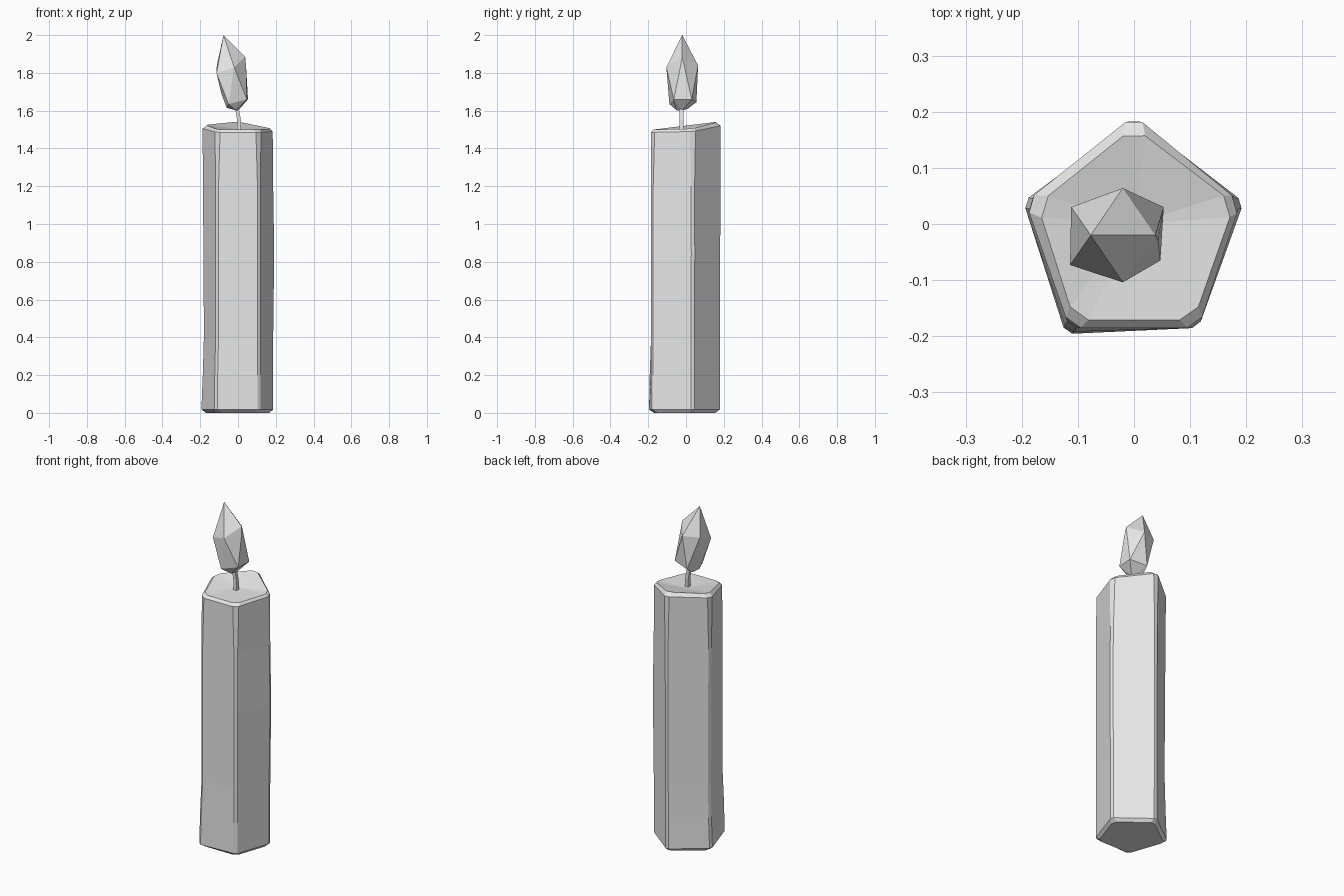
import bpy, bmesh
from mathutils import Vector

if "Cube" in bpy.data.objects:
    bpy.data.objects.remove(bpy.data.objects["Cube"])

wax = bpy.data.materials.new("pale_grey")
wax.diffuse_color = (0.8, 0.8, 0.8, 1)
wax.use_nodes = True
wax.node_tree.nodes["Principled BSDF"].inputs["Base Color"].default_value = wax.diffuse_color


def add_object(name, bm):
    bmesh.ops.recalc_face_normals(bm, faces=bm.faces)
    mesh = bpy.data.meshes.new(name)
    bm.to_mesh(mesh)
    bm.free()
    mesh.materials.append(wax)
    obj = bpy.data.objects.new(name, mesh)
    bpy.context.collection.objects.link(obj)
    return obj


def chamfer(points, cut):
    """Replace each corner by two points set back along its edges."""
    out = []
    n = len(points)
    for i, p in enumerate(points):
        for q in (points[i - 1], points[(i + 1) % n]):
            out.append(p + (q - p).normalized() * cut)
    return out


def bridge(bm, a, b):
    n = len(a)
    for i in range(n):
        j = (i + 1) % n
        bm.faces.new((a[i], a[j], b[j], b[i]))


# Candle body: five-sided, lightly chamfered, with uneven melted wax
corners = [(-0.115, -0.185), (0.115, -0.185), (0.19, 0.038), (0, 0.192), (-0.188, 0.038)]
level = [0] * 5
# (height, radial scale, corner scales, corner height offsets, chamfer)
rings = [
    (0.0, 0.91, [1.0, 1, 1, 0.96, 1.03], level, 0.02),
    (0.018, 1.0, [1.06, 1, 1, 0.97, 1.05], level, 0.012),
    (0.20, 1.0, [1.04, 1, 1, 0.97, 1.01], level, 0.012),
    (0.40, 1.0, [1.0, 1, 1, 0.98, 0.98], level, 0.012),
    (0.85, 1.0, [1.0, 1, 1.03, 0.98, 0.99], level, 0.012),
    (1.20, 1.0, [1.0, 1, 1.0, 0.99, 1.01], level, 0.012),
    (1.485, 1.0, [1.0, 1, 1.0, 1.01, 1.03], [0, 0, 0.005, 0.037, 0.022], 0.02),
    (1.50, 0.925, [1.0, 1, 1.02, 0.97, 0.99], [0, 0, 0.005, 0.042, 0.025], 0.025),
]
bm = bmesh.new()
loops = []
for z, scale, bulge, lift, cut in rings:
    pts = [Vector((x * scale * b, y * scale * b, z + dz))
           for (x, y), b, dz in zip(corners, bulge, lift)]
    loops.append([bm.verts.new(p) for p in chamfer(pts, cut)])
for a, b in zip(loops, loops[1:]):
    bridge(bm, a, b)
bm.faces.new(loops[0])
# Flat front and raised back of the top, meeting around the wick
centre = bm.verts.new((0.0, 0.0, 1.501))
top = loops[-1]
for i in range(len(top)):
    bm.faces.new((top[i], top[(i + 1) % len(top)], centre))
add_object("candle_body", bm)

# Wick: thin square stem, leaning left near the top
bm = bmesh.new()
stem = []
for x, z in [(0.005, 1.49), (0.005, 1.55), (-0.008, 1.63)]:
    stem.append([bm.verts.new((x + dx * 0.01, -0.024 + dy * 0.01, z))
                 for dx, dy in ((-1, -1), (1, -1), (1, 1), (-1, 1))])
for a, b in zip(stem, stem[1:]):
    bridge(bm, a, b)
bm.faces.new(stem[0])
bm.faces.new(stem[-1])
add_object("wick", bm)

# Flame: faceted teardrop, tip leaning left
flame_points = [
    (-0.077, -0.02, 2.0),
    (-0.02, 0.064, 1.84), (-0.112, 0.03, 1.84), (-0.114, -0.073, 1.80),
    (-0.02, -0.104, 1.83), (0.038, -0.02, 1.885), (0.043, -0.03, 1.83),
    (0.053, 0.03, 1.66), (0.047, -0.065, 1.66), (-0.05, -0.088, 1.635),
    (-0.088, -0.02, 1.69), (-0.045, 0.055, 1.645),
    (0.0, -0.02, 1.60), (-0.06, -0.04, 1.615), (-0.05, 0.012, 1.612), (-0.01, -0.05, 1.602),
]
bm = bmesh.new()
for p in flame_points:
    bm.verts.new(p)
bmesh.ops.convex_hull(bm, input=bm.verts)
loose = [v for v in bm.verts if not v.link_faces]
bmesh.ops.delete(bm, geom=loose, context='VERTS')
add_object("flame", bm)
